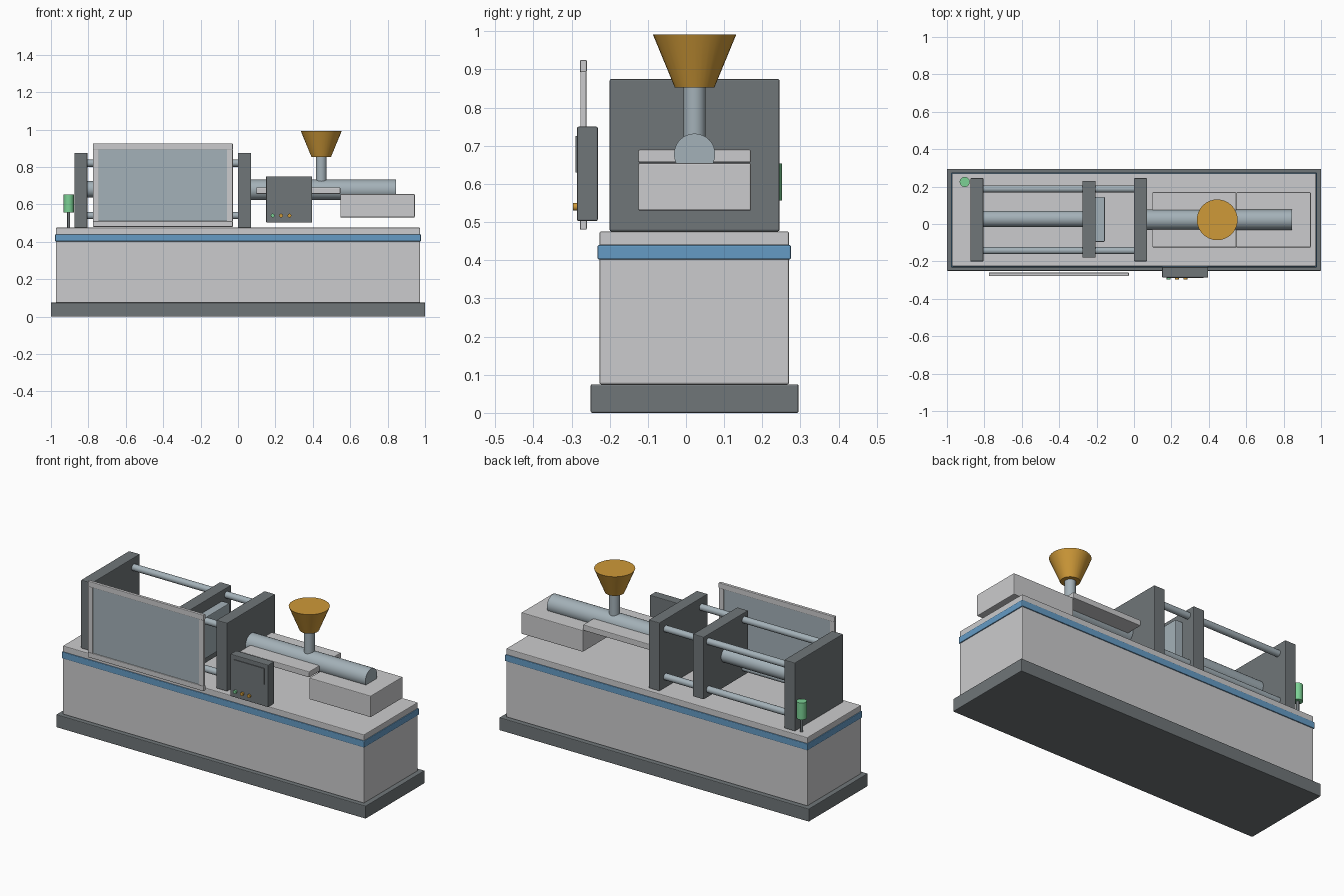
import bpy
import math

cube = bpy.data.objects.get("Cube")
if cube:
    bpy.data.objects.remove(cube, do_unlink=True)


def material(name, rgb):
    m = bpy.data.materials.new(name)
    m.use_nodes = True
    color = (*rgb, 1)
    m.diffuse_color = color
    m.node_tree.nodes["Principled BSDF"].inputs["Base Color"].default_value = color
    return m


LIGHT = material("light grey paint", (0.60, 0.60, 0.61))
DARK = material("dark grey paint", (0.16, 0.18, 0.19))
BLUE = material("blue stripe", (0.13, 0.33, 0.56))
STEEL = material("pale steel", (0.37, 0.44, 0.48))
ORANGE = material("amber hopper", (0.62, 0.32, 0.04))
GREEN = material("signal green", (0.20, 0.64, 0.30))

MID_Y = 0.0225      # machine centre line
AXIS_Z = 0.678      # clamp and barrel height


def box(name, x, y, z, mat, bevel=0.004):
    """Box from (min, max) ranges, with softened edges."""
    bpy.ops.mesh.primitive_cube_add(size=1, location=[sum(r) / 2 for r in (x, y, z)])
    ob = bpy.context.object
    ob.name = name
    ob.scale = [r[1] - r[0] for r in (x, y, z)]
    bpy.ops.object.transform_apply(location=False, rotation=False, scale=True)
    ob.data.materials.append(mat)
    if bevel:
        mod = ob.modifiers.new("soft edges", "BEVEL")
        mod.width = bevel
        mod.segments = 2
    return ob


def rod(name, start, length, axis, r1, mat, r2=None):
    """Cylinder or cone from a start point along an axis."""
    rot = {"x": (0, math.pi / 2, 0), "y": (math.pi / 2, 0, 0), "z": (0, 0, 0)}[axis]
    loc = list(start)
    loc["xyz".index(axis)] += length / 2
    bpy.ops.mesh.primitive_cone_add(vertices=32, radius1=r1, radius2=r1 if r2 is None else r2,
                                    depth=length, location=loc, rotation=rot)
    ob = bpy.context.object
    ob.name = name
    ob.data.materials.append(mat)
    bpy.ops.object.shade_smooth_by_angle()
    return ob


# Machine bed
BODY_X, BODY_Y = (-0.973, 0.973), (-0.227, 0.27)
box("plinth", (-1, 1), (-0.25, 0.295), (0, 0.075), DARK)
box("bed_body", BODY_X, BODY_Y, (0.075, 0.405), LIGHT)
box("bed_stripe", (-0.978, 0.978), (-0.232, 0.275), (0.402, 0.44), BLUE)
box("bed_top", BODY_X, BODY_Y, (0.438, 0.475), LIGHT)

# Clamp unit
WIDE = (-0.2, 0.245)
box("rear_platen", (-0.875, -0.805), WIDE, (0.476, 0.875), DARK)
box("moving_platen", (-0.276, -0.205), (-0.18, 0.23), (0.495, 0.86), DARK)
box("fixed_platen", (0, 0.07), WIDE, (0.476, 0.875), DARK)
box("mould_half", (-0.206, -0.156), (-0.095, 0.145), (0.56, 0.80), STEEL)
rod("clamp_ram", (-0.82, MID_Y + 0.005, AXIS_Z + 0.003), 0.56, "x", 0.043, STEEL)
for side, y in (("front", MID_Y - 0.165), ("back", MID_Y + 0.165)):
    for level, z in (("lower", 0.54), ("upper", 0.82)):
        rod(f"tie_bar_{side}_{level}", (-0.874, y, z), 0.943, "x", 0.019, STEEL)

# Injection unit
SLIDE_Y = (-0.125, 0.17)
box("injection_plate", (0.098, 0.547), SLIDE_Y, (0.656, 0.69), LIGHT)
box("injection_drive", (0.547, 0.945), SLIDE_Y, (0.53, 0.655), LIGHT)
rod("barrel", (0.06, MID_Y, AXIS_Z), 0.785, "x", 0.054, STEEL)
rod("hopper_neck", (0.445, MID_Y, 0.7), 0.16, "z", 0.029, STEEL)
rod("hopper", (0.445, MID_Y, 0.853), 0.138, "z", 0.052, ORANGE, 0.109)

# Safety guard: frame and panel
for name, z in (("guard_bottom_rail", (0.48, 0.51)), ("guard_top_rail", (0.893, 0.925))):
    box(name, (-0.776, -0.028), (-0.278, -0.26), z, LIGHT, 0.003)
for name, x in (("guard_right_post", (-0.776, -0.745)), ("guard_left_post", (-0.06, -0.028))):
    box(name, x, (-0.277, -0.261), (0.508, 0.895), LIGHT, 0.003)
box("guard_panel", (-0.746, -0.059), (-0.273, -0.265), (0.508, 0.895), STEEL, 0)

# Control cabinet with screen and buttons
box("control_cabinet", (0.15, 0.396), (-0.286, -0.231), (0.503, 0.75), DARK)
box("control_screen", (0.175, 0.371), (-0.29, -0.285), (0.63, 0.725), DARK, 0)
for name, x, mat in (("start", 0.185, GREEN), ("pause", 0.23, ORANGE), ("stop", 0.275, ORANGE)):
    rod(f"{name}_button", (x, -0.296, 0.54), 0.012, "y", 0.01, mat)

# Signal lamp
rod("lamp_pole", (-0.905, 0.225, 0.474), 0.085, "z", 0.008, DARK)
rod("signal_lamp", (-0.905, 0.225, 0.556), 0.098, "z", 0.027, GREEN)
